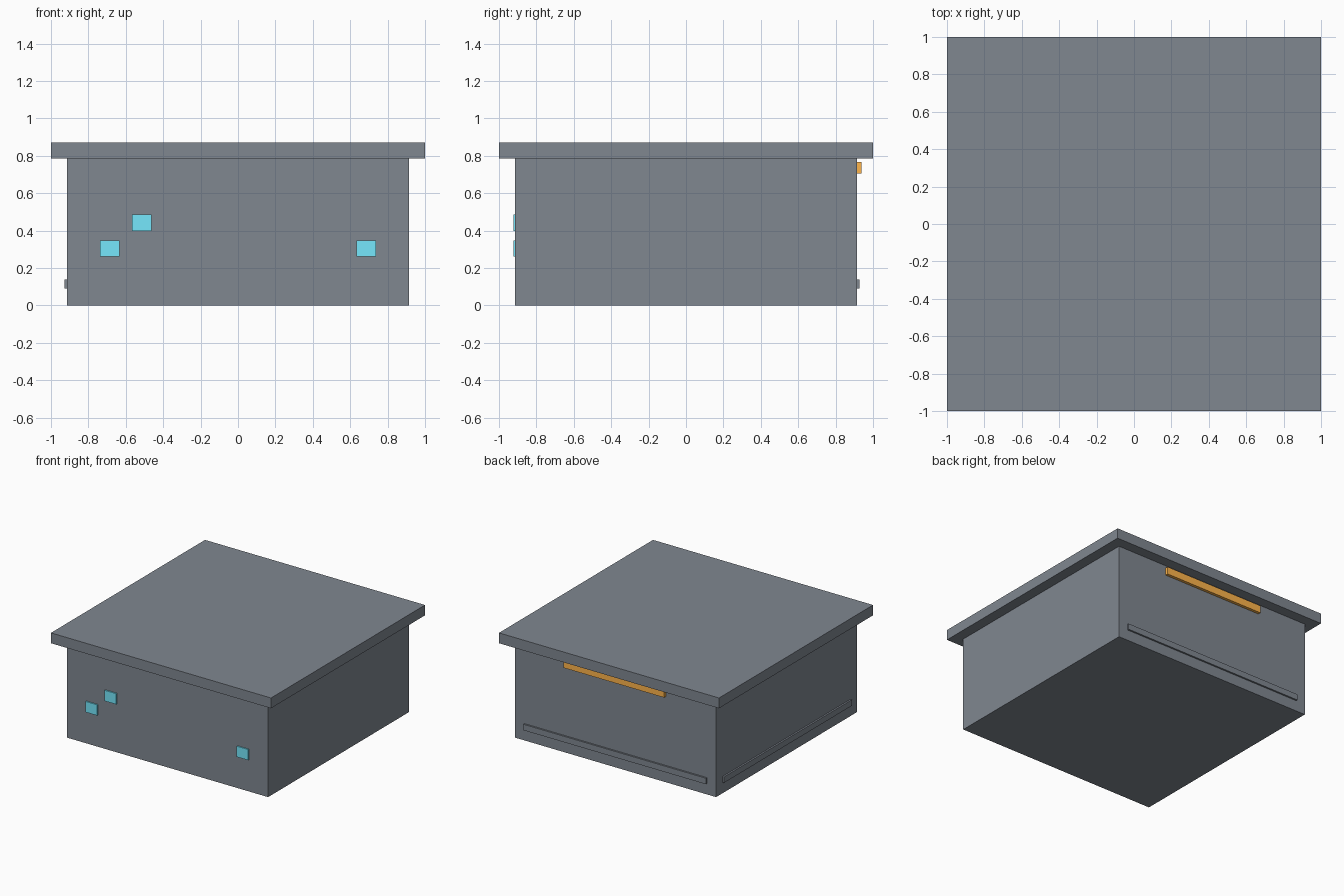
import bpy, bmesh

if "Cube" in bpy.data.objects:
    bpy.data.objects.remove(bpy.data.objects["Cube"])


def material(name, rgb):
    m = bpy.data.materials.new(name)
    m.diffuse_color = (*rgb, 1)
    m.use_nodes = True
    m.node_tree.nodes["Principled BSDF"].inputs["Base Color"].default_value = m.diffuse_color
    return m


def box(name, x, y, z, mat):
    """Box from (min, max) ranges on each axis."""
    bm = bmesh.new()
    bmesh.ops.create_cube(bm, size=1)
    for v in bm.verts:
        v.co = [r[0] if c < 0 else r[1] for c, r in zip(v.co, (x, y, z))]
    me = bpy.data.meshes.new(name)
    bm.to_mesh(me)
    bm.free()
    ob = bpy.data.objects.new(name, me)
    bpy.context.collection.objects.link(ob)
    me.materials.append(mat)
    return ob


slate = material("slate", (0.215, 0.242, 0.28))
cyan = material("cyan_glass", (0.18, 0.80, 0.98))
orange = material("orange_light", (1.0, 0.46, 0.07))

W = 0.913      # half width of the body
EAVE = 0.786   # underside of the roof slab
SINK = 0.02    # how far trim is set into the walls

# Main block and overhanging flat roof
box("body", (-W, W), (-W, W), (0, EAVE), slate)
box("roof_slab", (-1, 1), (-1, 1), (EAVE, 0.871), slate)

# Small lit windows on the front
for i, (cx, cz) in enumerate([(-0.514, 0.442), (-0.686, 0.304), (0.686, 0.304)]):
    box(f"window_{i + 1}", (cx - 0.052, cx + 0.052), (-W - 0.01, -W + SINK),
        (cz - 0.044, cz + 0.044), cyan)

# Light bar under the eave at the back
box("light_bar", (-0.456, 0.456), (W - SINK, W + 0.024), (0.705, 0.766), orange)

# Low trim strips on the back and left walls
box("back_strip", (-0.83, 0.83), (W - SINK, W + 0.014), (0.089, 0.138), slate)
box("left_strip", (-W - 0.014, -W + SINK), (-0.83, 0.83), (0.089, 0.138), slate)
